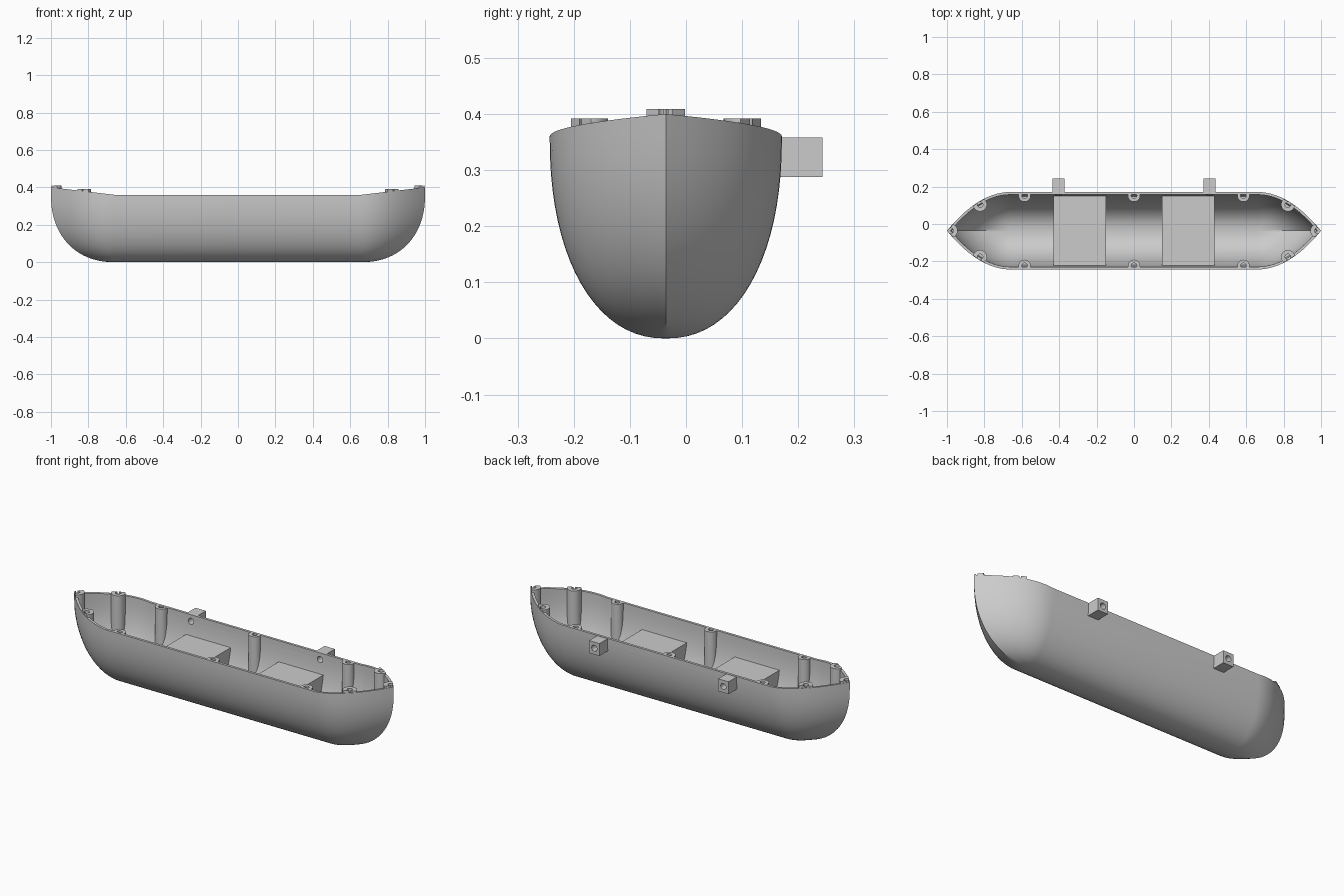
import bpy, bmesh, math
from mathutils import Matrix

if "Cube" in bpy.data.objects:
    bpy.data.objects.remove(bpy.data.objects["Cube"])

CY = -0.036          # hull centreline in y
FLAT = 0.66          # half length of the straight middle part
RIM = 0.36           # rim height amidships
P = 2 / 2.2          # superellipse power of the cross-section


def finish(name, bm, smooth=True):
    bmesh.ops.remove_doubles(bm, verts=bm.verts, dist=1e-5)
    bmesh.ops.recalc_face_normals(bm, faces=bm.faces)
    me = bpy.data.meshes.new(name)
    bm.to_mesh(me)
    bm.free()
    ob = bpy.data.objects.new(name, me)
    bpy.context.collection.objects.link(ob)
    if smooth:
        shade(ob)
    return ob


def select(ob):
    bpy.ops.object.select_all(action='DESELECT')
    ob.select_set(True)
    bpy.context.view_layer.objects.active = ob


def shade(ob):
    select(ob)
    bpy.ops.object.shade_smooth_by_angle(angle=math.radians(30))


def boolean(ob, cutter, op):
    m = ob.modifiers.new("cut", 'BOOLEAN')
    m.operation, m.object, m.solver = op, cutter, 'EXACT'
    select(ob)
    bpy.ops.object.modifier_apply(modifier=m.name)
    shade(ob)


def sheer(x):
    return RIM + 0.04 * max(0, (abs(x) - FLAT) / 0.34)


def waterline(e, inset, n=14):
    """Closed plan outline with pointed ends, shrunk by e."""
    half, end = 0.207 - inset, 0.34 - 1.4 * inset
    side = [(FLAT + end * e * t, half * e * (1 - t * t))
            for t in (1 - i / n for i in range(n + 1))]
    side += [(-x, y) for x, y in reversed(side)]
    return side + [(x, -y) for x, y in side[-2:0:-1]]


def shell_loops(inset, n=20, top=sheer):
    """Loops from keel line to rim."""
    loops = []
    for i in range(n + 1):
        a = math.pi / 2 * i / n
        e = math.sin(a) ** P
        z = RIM - (RIM - inset) * max(0, math.cos(a)) ** P
        loops.append([(x, CY + y, z) for x, y in waterline(e, inset)])
    loops.append([(x, y, top(x) + 1e-4) for x, y, z in loops[-1]])
    return loops


def skin(bm, loops, cap=False):
    rows = [[bm.verts.new(p) for p in loop] for loop in loops]
    for a, b in zip(rows, rows[1:]):
        for i in range(len(a)):
            j = (i + 1) % len(a)
            bm.faces.new((a[i], a[j], b[j], b[i]))
    if cap:
        bm.faces.new(rows[-1])


def cylinder(bm, r, length, matrix, seg=32):
    bmesh.ops.create_cone(bm, cap_ends=True, segments=seg, radius1=r,
                          radius2=r, depth=length, matrix=matrix)


# hull: outer skin, rim and inner skin
bm = bmesh.new()
skin(bm, shell_loops(0) + shell_loops(0.014)[::-1])
hull = finish("hull", bm)

# side lugs on the back side
lugs = []
for s, side in ((-1, "left"), (1, "right")):
    bm = bmesh.new()
    bmesh.ops.create_cube(bm, size=1, matrix=Matrix.Translation((s * 0.404, 0.203, 0.323))
                          @ Matrix.Diagonal((0.065, 0.08, 0.07, 1)))
    lugs.append(finish(side + "_lug", bm))

# bolt holes through lugs and hull wall
bm = bmesh.new()
for s in (-1, 1):
    cylinder(bm, 0.017, 0.2, Matrix.Translation((s * 0.404, 0.2, 0.323))
             @ Matrix.Rotation(math.pi / 2, 4, 'X'))
bolt_cutter = finish("bolt_cutter", bm)
bolt_cutter.hide_render = True
for ob in [hull] + lugs:
    boolean(ob, bolt_cutter, 'DIFFERENCE')


# screw posts with blind holes, trimmed to the hull shape
def post(bm, x, y, top, r, hole=0.015, depth=0.12, seg=32):
    prof = [(0, 0), (r, 0), (r, top), (hole, top), (hole, top - depth), (0, top - depth)]
    skin(bm, [[(x + pr * math.cos(2 * math.pi * i / seg),
                CY + y + pr * math.sin(2 * math.pi * i / seg), pz - (0.02 if pz == 0 else 0))
               for i in range(seg)] for pr, pz in prof])


bm = bmesh.new()
for s in (-1, 1):
    post(bm, s * 0.98, 0, 0.409, 0.037, hole=0.014)
    post(bm, 0, s * 0.188, RIM, 0.033)
    for m in (-1, 1):
        post(bm, m * 0.585, s * 0.188, RIM, 0.033)
        post(bm, m * 0.823, s * 0.14, 0.392, 0.037)
posts = finish("screw_posts", bm)

bm = bmesh.new()
skin(bm, shell_loops(0.002, top=lambda x: 0.46), cap=True)
trim = finish("trim_volume", bm)
trim.hide_render = True
boolean(posts, trim, 'INTERSECT')

for helper in (bolt_cutter, trim):
    bpy.data.objects.remove(helper)

# benches: solid blocks following the inner hull section
BENCH = 0.245
for s, side in ((-1, "left"), (1, "right")):
    half = []
    for i in range(17):
        z = 0.010 + (BENCH - 0.010) * (i / 16) ** 2
        d = (RIM - z) / (RIM - 0.008)
        half.append((0.198 * max(0, 1 - d ** 2.2) ** (1 / 2.2), z))
    prof = half + [(-y, z) for y, z in reversed(half)]
    bm = bmesh.new()
    face = bm.faces.new([bm.verts.new((s * 0.29 - 0.14, CY + y, z)) for y, z in prof])
    ext = bmesh.ops.extrude_face_region(bm, geom=[face], use_keep_orig=True)
    bmesh.ops.translate(bm, vec=(0.28, 0, 0),
                        verts=[v for v in ext["geom"] if isinstance(v, bmesh.types.BMVert)])
    finish(side + "_bench", bm)
